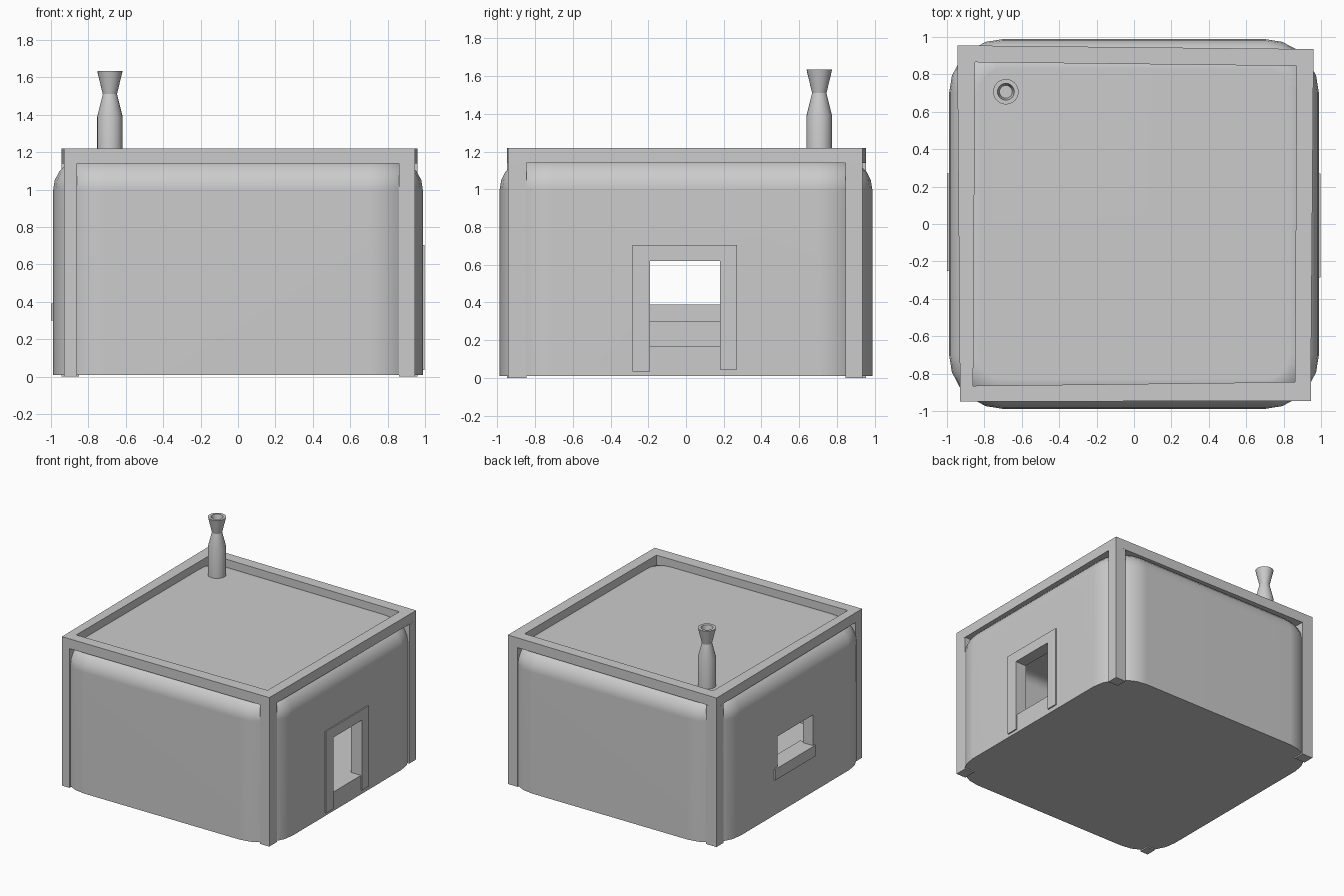
import bpy, bmesh, math

if "Cube" in bpy.data.objects:
    bpy.data.objects.remove(bpy.data.objects["Cube"])

grey = bpy.data.materials.new("plain_grey")
grey.diffuse_color = (0.6, 0.6, 0.6, 1)
grey.use_nodes = True
grey.node_tree.nodes["Principled BSDF"].inputs["Base Color"].default_value = grey.diffuse_color


def loft(name, rings):
    """Closed solid through a list of equal-length point rings."""
    bm = bmesh.new()
    vs = [[bm.verts.new(p) for p in ring] for ring in rings]
    n = len(rings[0])
    for a, b in zip(vs, vs[1:]):
        for i in range(n):
            j = (i + 1) % n
            bm.faces.new((a[i], a[j], b[j], b[i]))
    bm.faces.new(vs[0][::-1])
    bm.faces.new(vs[-1])
    bmesh.ops.recalc_face_normals(bm, faces=bm.faces)
    me = bpy.data.meshes.new(name)
    bm.to_mesh(me)
    bm.free()
    me.materials.append(grey)
    ob = bpy.data.objects.new(name, me)
    bpy.context.collection.objects.link(ob)
    return ob


def prism(name, pts, z0, z1):
    return loft(name, [[(x, y, z) for x, y in pts] for z in (z0, z1)])


def box(name, x0, x1, y0, y1, z0, z1):
    return prism(name, [(x0, y0), (x1, y0), (x1, y1), (x0, y1)], z0, z1)


def rounded_ring(half, r, z, seg=5):
    pts = []
    for k in range(4):
        sx, sy = [(1, 1), (-1, 1), (-1, -1), (1, -1)][k]
        for i in range(seg + 1):
            a = math.pi / 2 * (k + i / seg)
            pts.append((sx * (half - r) + r * math.cos(a),
                        sy * (half - r) + r * math.sin(a), z))
    return pts


def rounded_block(name, half, r, z0, z1, edge):
    """Block with round upright corners and a rounded top edge."""
    rings = [rounded_ring(half, r, z0)]
    for i in range(6):
        a = math.pi / 2 * i / 5
        inset = edge * (1 - math.cos(a))
        rings.append(rounded_ring(half - inset, r - inset, z1 - edge + edge * math.sin(a)))
    return loft(name, rings)


def activate(ob):
    bpy.ops.object.select_all(action='DESELECT')
    ob.select_set(True)
    bpy.context.view_layer.objects.active = ob


def smooth(ob):
    activate(ob)
    bpy.ops.object.shade_smooth_by_angle(angle=math.radians(30))


# Hollow house body with a doorway (right) and a window (left)
body = rounded_block("house_body", 0.988, 0.285, 0.01, 1.16, 0.16)
cutters = [rounded_block("room_cutter", 0.9, 0.2, 0.165, 1.07, 0.08),
           box("door_cutter", 0.6, 1.2, -0.19, 0.18, 0.165, 0.62),
           box("window_cutter", -1.2, -0.6, -0.23, 0.225, 0.39, 0.64)]
activate(body)
for c in cutters:
    m = body.modifiers.new("cut", 'BOOLEAN')
    m.operation, m.solver, m.object = 'DIFFERENCE', 'EXACT', c
    bpy.ops.object.modifier_apply(modifier=m.name)
for c in cutters:
    bpy.data.objects.remove(c, do_unlink=True)
smooth(body)
w = body.modifiers.new("flat_panels", 'WEIGHTED_NORMAL')
w.keep_sharp = True

# Slightly skewed roof frame: four beams and four corner posts
outer = [(-0.93, -0.95), (0.945, -0.945), (0.96, 0.935), (-0.945, 0.955)]
inner = [(-0.86, -0.865), (0.86, -0.845), (0.87, 0.845), (-0.85, 0.865)]
sides = ["front", "right", "back", "left"]
for i in range(4):
    j = (i + 1) % 4
    prism(sides[i] + "_beam", [outer[i], outer[j], inner[j], inner[i]], 1.14, 1.22)
    (ox, oy), (ix, iy) = outer[i], inner[i]
    prism("corner_post_" + str(i + 1), [(ox, oy), (ix, oy), (ix, iy), (ox, iy)], 0.0, 1.14)

# Door frame
box("door_jamb_front", 0.91, 0.998, -0.285, -0.19, 0.035, 0.62)
box("door_jamb_back", 0.91, 0.998, 0.18, 0.27, 0.045, 0.62)
box("door_lintel", 0.91, 0.998, -0.285, 0.27, 0.62, 0.705)

# Window sill
box("window_sill", -1.0, -0.86, -0.25, 0.27, 0.30, 0.39)

# Chimney: straight pipe, taper, flared top with a hole
profile = [(0.068, 1.13), (0.068, 1.39), (0.038, 1.51), (0.068, 1.635),
           (0.045, 1.635), (0.034, 1.58)]
chimney = loft("chimney", [[(-0.685 + r * math.cos(t * math.pi / 12),
                             0.707 + r * math.sin(t * math.pi / 12), z)
                            for t in range(24)] for r, z in profile])
activate(chimney)
bpy.ops.object.shade_smooth_by_angle(angle=math.radians(16))
